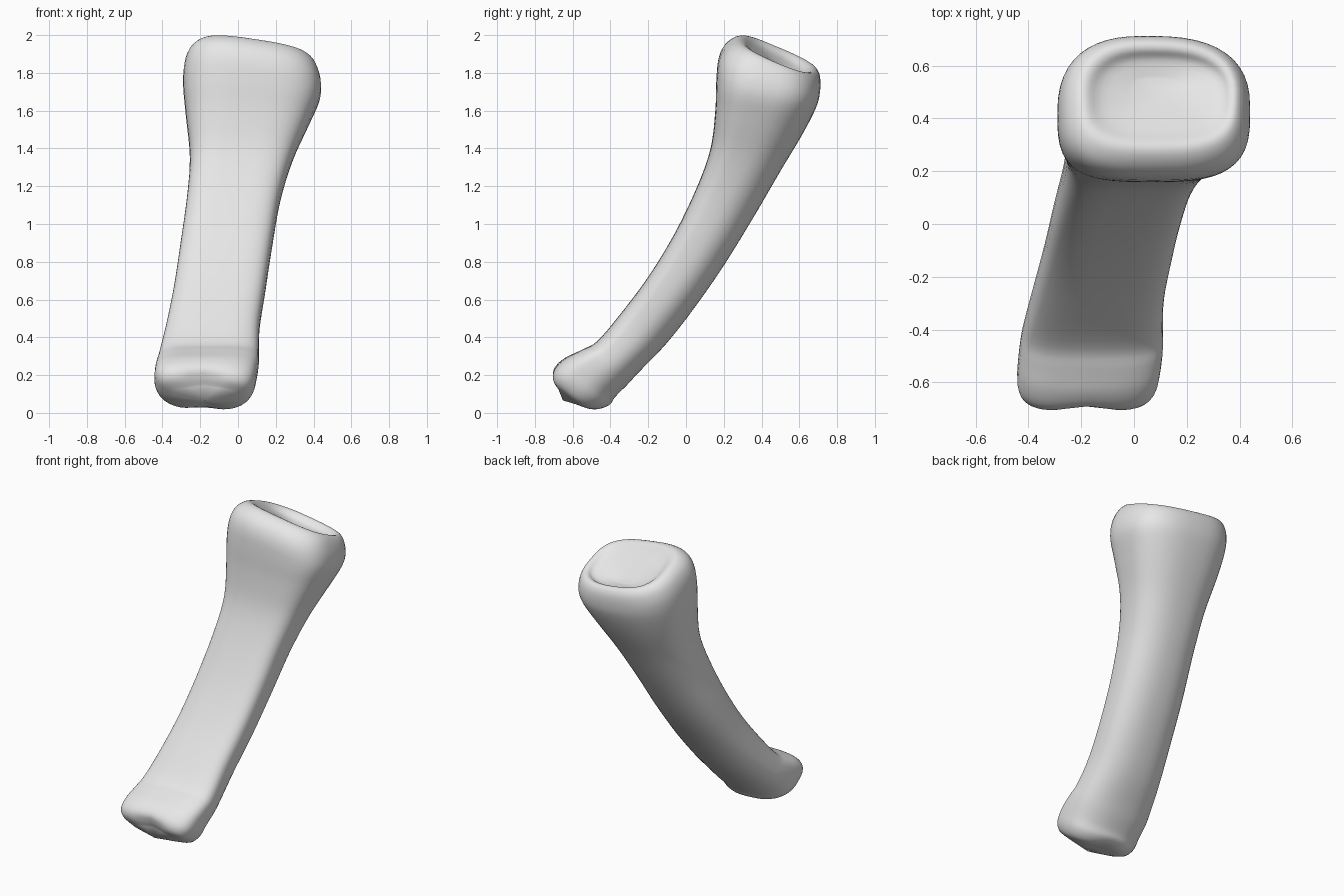
import bpy, bmesh, math
from mathutils import Vector

cube = bpy.data.objects.get("Cube")
if cube:
    bpy.data.objects.remove(cube, do_unlink=True)

SIDES, STEPS = 48, 4

# Lofted sections: front y, front z, back y, back z, min x, max x, sideways slope
SECTIONS = [
    (-.68, .13, -.58, .04, -.34, -.01, -.02),
    (-.71, .18, -.49, .01, -.41, .05, -.04),
    (-.70, .235, -.42, .03, -.44, .085, -.04),
    (-.64, .29, -.38, .08, -.44, .10, -.02),
    (-.55, .335, -.31, .15, -.43, .11, 0),
    (-.47, .38, -.25, .215, -.415, .11, 0),
    (-.35, .52, -.11, .36, -.38, .115, 0),
    (-.20, .72, .04, .55, -.34, .145, 0),
    (-.06, .95, .20, .78, -.305, .18, 0),
    (.06, 1.2, .36, 1.04, -.27, .225, 0),
    (.13, 1.4, .50, 1.28, -.255, .29, -.02),
    (.155, 1.6, .62, 1.48, -.275, .375, -.05),
    (.16, 1.75, .69, 1.62, -.29, .43, -.1),
    (.17, 1.86, .71, 1.70, -.285, .44, -.14),
    (.20, 1.93, .71, 1.77, -.26, .425, -.15),
    (.25, 1.97, .69, 1.81, -.22, .40, -.15),
    (.30, 1.975, .66, 1.815, -.18, .37, -.15),
    (.35, 1.93, .62, 1.79, -.12, .32, -.15),
    (.42, 1.88, .55, 1.79, -.01, .20, -.15),
]


def blend(a, b, c, d, t):
    """Smooth curve through b and c."""
    return .5 * (2*b + (c - a)*t + (2*a - 5*b + 4*c - d)*t*t
                 + (3*b - a - 3*c + d)*t**3)


def power(value, n):
    return math.copysign(abs(value) ** (2 / n), value)


def ring(section, along):
    """Flat-fronted, round-backed cross-section."""
    fy, fz, by, bz, x0, x1, slope = section
    points = []
    head = max(0, min(1, (along - 9) / 4))
    groove = max(0, 1 - abs(along - 1) / 2.5) * .035
    for i in range(SIDES):
        a = 2 * math.pi * i / SIDES
        n = (3.6 - .6*head) if math.sin(a) < 0 else 2.3 + .3*head
        u, w = power(math.cos(a), n), power(math.sin(a), n)
        middle = .42 + .06 * head
        v = middle + w * (middle if w < 0 else 1 - middle)
        half = (x1 - x0) / 2
        x = (x0 + x1) / 2 + u * half - .03 * head * max(w, 0) * (1 - abs(u))
        y = fy + (by - fy) * v
        z = fz + (bz - fz) * v + slope * (x - (x0 + x1) / 2)
        # shallow groove between the two knuckle lobes
        dent = groove * math.exp(-(u / .4) ** 2)
        points.append(Vector((x, y + dent * .7, z + dent * .6)))
    return points


bm = bmesh.new()
rings = []
last = len(SECTIONS) - 1
for s in range(last):
    keys = [SECTIONS[max(0, min(last, s + k))] for k in (-1, 0, 1, 2)]
    for j in range(STEPS + (s == last - 1)):
        t = j / STEPS
        section = [blend(*values, t) for values in zip(*keys)]
        rings.append([bm.verts.new(p) for p in ring(section, s + t)])

# Shaft skin
for low, high in zip(rings, rings[1:]):
    for i in range(SIDES):
        k = (i + 1) % SIDES
        bm.faces.new((low[i], low[k], high[k], high[i]))

# Closed knuckle end and hollow socket centre
for loop, push in ((rings[0], Vector((0, -.02, -.025))), (rings[-1], Vector((0, 0, -.01)))):
    centre = sum((v.co for v in loop), Vector()) / SIDES + push
    tip = bm.verts.new(centre)
    for i in range(SIDES):
        bm.faces.new((loop[i], loop[(i + 1) % SIDES], tip))
bmesh.ops.recalc_face_normals(bm, faces=bm.faces)

mesh = bpy.data.meshes.new("finger_bone")
bm.to_mesh(mesh)
bm.free()
bone = bpy.data.objects.new("finger_bone", mesh)
bpy.context.collection.objects.link(bone)

# Plain bone grey
grey = bpy.data.materials.new("light_grey")
grey.use_nodes = True
colour = (.8, .8, .8, 1)
grey.diffuse_color = colour
grey.node_tree.nodes["Principled BSDF"].inputs["Base Color"].default_value = colour
mesh.materials.append(grey)

bpy.ops.object.select_all(action='DESELECT')
bone.select_set(True)
bpy.context.view_layer.objects.active = bone
bpy.ops.object.shade_smooth_by_angle(angle=math.radians(50))
